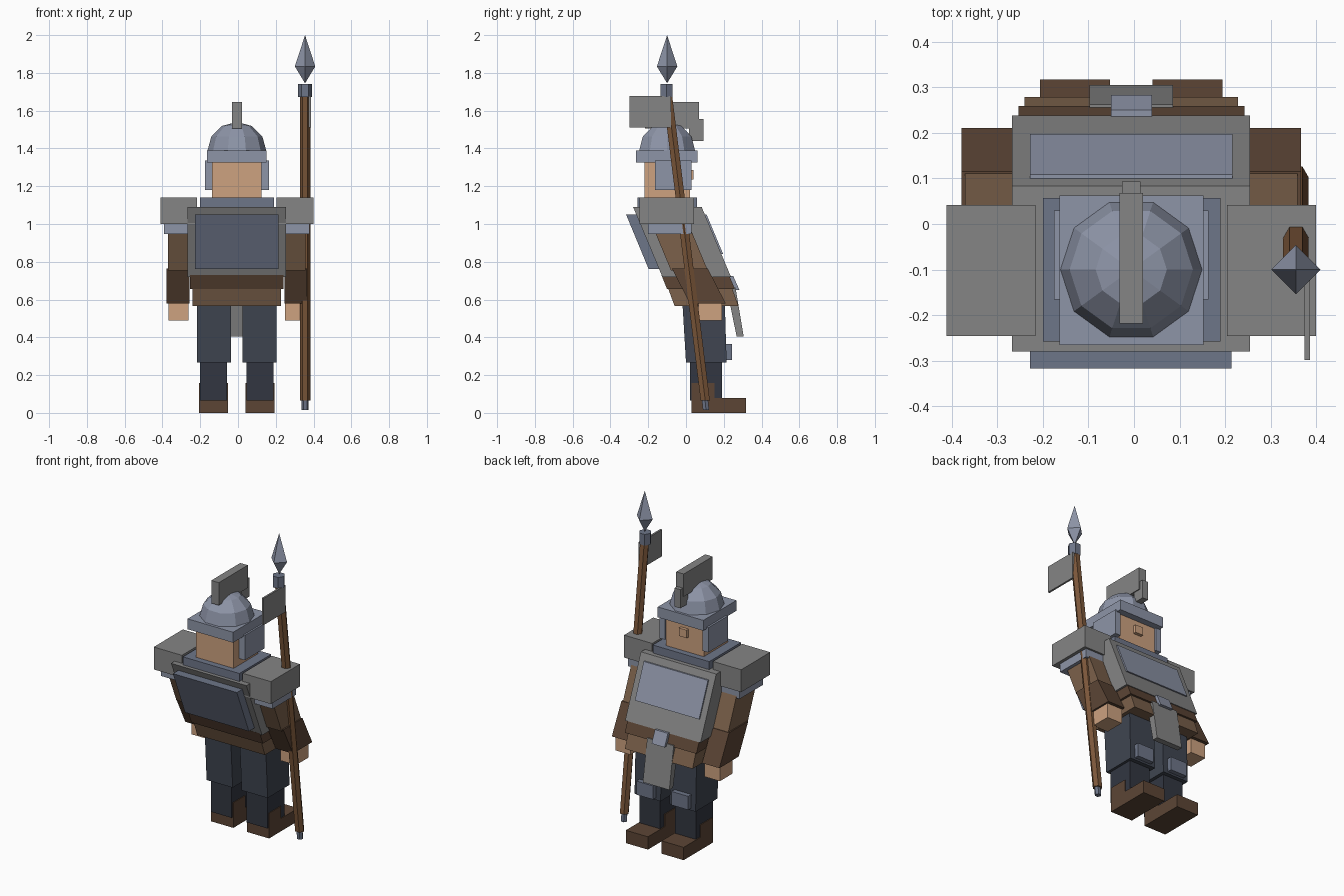
import bpy, bmesh, math
from mathutils import Vector

if "Cube" in bpy.data.objects:
    bpy.data.objects.remove(bpy.data.objects["Cube"])

CX = -0.006  # body symmetry plane


def material(name, rgb):
    m = bpy.data.materials.new(name)
    m.diffuse_color = (*rgb, 1)
    m.use_nodes = True
    m.node_tree.nodes["Principled BSDF"].inputs["Base Color"].default_value = m.diffuse_color
    return m


GREY = material("grey_plate", (0.235, 0.235, 0.235))
STEEL = material("steel", (0.27, 0.30, 0.39))
DARK_STEEL = material("dark_steel", (0.155, 0.18, 0.25))
SKIN = material("skin", (0.61, 0.36, 0.215))
CLOTH = material("tunic_brown", (0.20, 0.12, 0.07))
LEATHER = material("leather", (0.107, 0.06, 0.036))
NAVY = material("trousers", (0.05, 0.06, 0.082))
DARK_NAVY = material("lower_trousers", (0.032, 0.037, 0.053))
WOOD = material("wood", (0.20, 0.095, 0.042))


def finish(name, bm, mat):
    bmesh.ops.recalc_face_normals(bm, faces=bm.faces)
    me = bpy.data.meshes.new(name)
    bm.to_mesh(me)
    bm.free()
    ob = bpy.data.objects.new(name, me)
    bpy.context.collection.objects.link(ob)
    me.materials.append(mat)
    return ob


def block(name, x, z, y_low, y_high=None, mat=GREY):
    """Box with x and z ranges; separate y ranges at bottom and top give a lean."""
    y_high = y_high or y_low
    bm = bmesh.new()
    bmesh.ops.create_cube(bm, size=1)
    for v in bm.verts:
        ys = y_high if v.co.z > 0 else y_low
        v.co = (x[v.co.x > 0], ys[v.co.y > 0], z[v.co.z > 0])
    return finish(name, bm, mat)


def pair(name, x, z, y_low, y_high=None, mat=GREY):
    """Left block plus its mirror image across the body plane."""
    block("left_" + name, x, z, y_low, y_high, mat)
    block("right_" + name, (2 * CX - x[1], 2 * CX - x[0]), z, y_low, y_high, mat)


def lathe(name, a, b, rings, sides, mat):
    """Low-poly rod from a to b; rings are (fraction, radius), horizontal sections."""
    a, b = Vector(a), Vector(b)
    bm = bmesh.new()
    loops = []
    for t, r in rings:
        c = a.lerp(b, t)
        if r == 0:
            loops.append([bm.verts.new(c)])
        else:
            loops.append([bm.verts.new(c + Vector((r * math.cos(2 * math.pi * i / sides),
                                                   r * math.sin(2 * math.pi * i / sides), 0)))
                          for i in range(sides)])
    for p, q in zip(loops, loops[1:]):
        for i in range(sides):
            j = (i + 1) % sides
            if len(p) == 1:
                bm.faces.new((p[0], q[j], q[i]))
            elif len(q) == 1:
                bm.faces.new((p[i], p[j], q[0]))
            else:
                bm.faces.new((p[i], p[j], q[j], q[i]))
    for end in (loops[0], loops[-1]):
        if len(end) > 2:
            bm.faces.new(end)
    return finish(name, bm, mat)


# Legs and boots
pair("boot", (-0.206, -0.053), (0, 0.08), (0.03, 0.317), mat=LEATHER)
pair("boot_cuff", (-0.206, -0.053), (0.07, 0.157), (0.03, 0.15), mat=LEATHER)
pair("shin", (-0.201, -0.058), (0.065, 0.28), (0.02, 0.19), mat=DARK_NAVY)
pair("thigh", (-0.217, -0.037), (0.267, 0.60), (0.0, 0.215), (-0.02, 0.205), NAVY)
pair("knee_pad", (-0.185, -0.07), (0.28, 0.365), (0.19, 0.243), mat=DARK_STEEL)

# Leaning torso: tunic skirt, belt, cuirass with raised panels
block("tunic_skirt", (-0.24, 0.228), (0.565, 0.70), (-0.06, 0.278), (-0.11, 0.23), CLOTH)
block("belt", (-0.253, 0.242), (0.655, 0.73), (-0.10, 0.259), (-0.13, 0.228), LEATHER)
block("cuirass", (-0.267, 0.254), (0.72, 1.09), (-0.125, 0.238), (-0.28, 0.083))
block("back_panel", (-0.228, 0.214), (0.762, 1.05), (-0.198, -0.08), (-0.317, -0.2), DARK_STEEL)
block("chest_panel", (-0.228, 0.216), (0.84, 1.05), (0.15, 0.197), (0.06, 0.109), STEEL)
block("collar", (-0.2, 0.19), (1.04, 1.14), (-0.258, 0.057), mat=DARK_STEEL)
block("front_flap", (-0.098, 0.085), (0.405, 0.665), (0.268, 0.305), (0.215, 0.262))
block("buckle", (-0.05, 0.04), (0.65, 0.725), (0.22, 0.283), (0.19, 0.25), STEEL)

# Arms and shoulders
pair("pauldron", (-0.411, -0.216), (1.0, 1.14), (-0.245, 0.042))
pair("pauldron_lining", (-0.391, -0.216), (0.947, 1.01), (-0.2, 0.03), mat=STEEL)
pair("upper_arm", (-0.37, -0.25), (0.755, 0.96), (-0.08, 0.115), (-0.165, 0.03), CLOTH)
pair("forearm", (-0.378, -0.258), (0.58, 0.765), (0.02, 0.21), (-0.075, 0.115), LEATHER)
pair("hand", (-0.367, -0.262), (0.488, 0.60), (0.065, 0.19), mat=SKIN)

# Head and helmet
block("head", (-0.137, 0.124), (1.12, 1.36), (-0.22, 0.02), mat=SKIN)
block("nose", (-0.033, 0.021), (1.235, 1.285), (0.0, 0.04), mat=SKIN)
block("helmet_brim", (-0.163, 0.152), (1.325, 1.39), (-0.265, 0.062), mat=STEEL)
pair("cheek_guard", (-0.175, -0.136), (1.18, 1.335), (-0.165, 0.03), mat=STEEL)
dome = [(math.sin(math.radians(d)), 0.156 * math.cos(math.radians(d))) for d in (0, 30, 60)]
lathe("helmet_dome", (CX, -0.1, 1.387), (CX, -0.1, 1.54), dome + [(1, 0)], 10, STEEL)
block("crest", (-0.032, 0.02), (1.505, 1.647), (-0.218, 0.068))
block("crest_front", (-0.026, 0.014), (1.44, 1.557), (0.015, 0.093))

# Spear with pennant
SX = 0.355
lathe("spear_shaft", (SX, 0.102, 0.065), (SX, -0.1, 1.70), [(0, 0.028), (1, 0.028)], 6, WOOD)
lathe("spear_butt", (SX, 0.106, 0.015), (SX, 0.1, 0.075), [(0, 0.019), (1, 0.019)], 6, DARK_STEEL)
lathe("spear_collar", (SX, -0.104, 1.672), (SX, -0.104, 1.742), [(0, 0.037), (1, 0.037)], 6, DARK_STEEL)
lathe("spear_tip", (SX, -0.1, 1.745), (SX, -0.1, 2.0), [(0, 0), (0.35, 0.054), (1, 0)], 4, STEEL)
block("pennant", (0.374, 0.386), (1.51, 1.677), (-0.298, -0.08))
